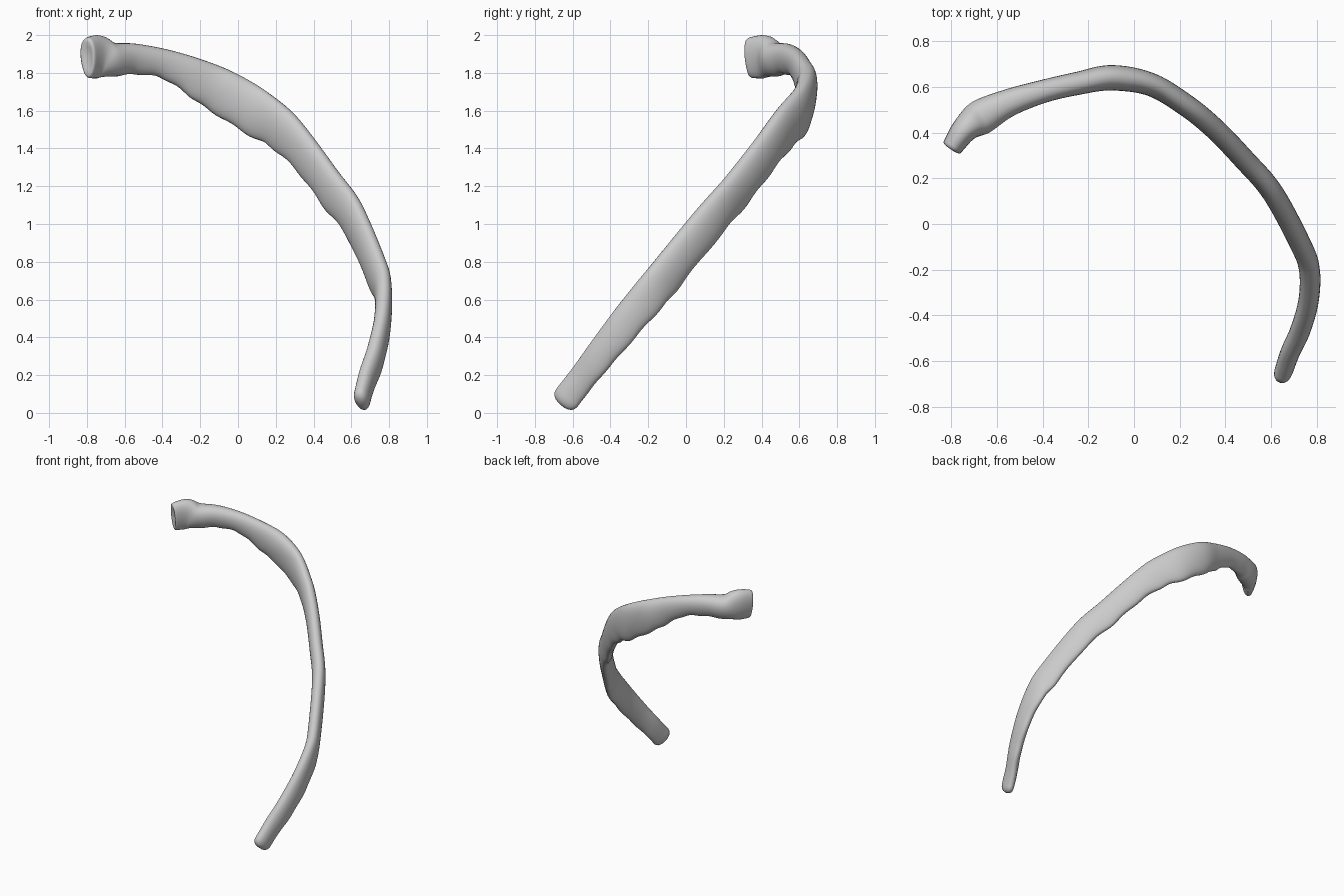
import bpy, bmesh, math
from mathutils import Vector

cube = bpy.data.objects.get("Cube")
if cube:
    bpy.data.objects.remove(cube, do_unlink=True)

SIDES = 28          # points around each cross-section
STEPS = 7           # rings between neighbouring stations
UP = Vector((0, 0, 1))

# Stations from the lower tip to the head: x, y, z, half depth, half thickness
STATIONS = [
    (.66, -.63, .08, .075, .04), (.685, -.56, .17, .075, .042),
    (.73, -.46, .3, .08, .044), (.765, -.33, .46, .09, .044),
    (.767, -.195, .625, .094, .045), (.725, -.08, .76, .1, .046),
    (.605, .14, 1.03, .1, .047), (.48, .285, 1.2, .1, .047),
    (.35, .42, 1.37, .104, .047), (.22, .525, 1.51, .113, .048),
    (.07, .612, 1.605, .128, .05), (-.1, .64, 1.71, .118, .055),
    (-.25, .615, 1.79, .096, .05), (-.4, .58, 1.85, .078, .05),
    (-.55, .53, 1.875, .08, .06), (-.67, .468, 1.87, .092, .076),
    (-.74, .415, 1.885, .114, .058), (-.79, .345, 1.88, .108, .046),
]


def catmull(a, b, c, d, t):
    """Smooth blend from b to c."""
    return [q + .5 * t * (r - p + t * (2 * p - 5 * q + 4 * r - s + t * (3 * (q - r) + s - p)))
            for p, q, r, s in zip(a, b, c, d)]


def smooth_stations(points):
    last = len(points) - 1
    result = []
    for i in range(last):
        a, b = points[max(i - 1, 0)], points[i]
        c, d = points[i + 1], points[min(i + 2, last)]
        result += [catmull(a, b, c, d, k / STEPS) for k in range(STEPS)]
    return result + [list(points[last])]


def add_ring(bm, centre, tangent, depth, thick, wave=0):
    """Flat oval standing on edge: thin sideways, narrower along the lower edge."""
    side = tangent.cross(UP).normalized()
    rise = side.cross(tangent).normalized()
    ring = []
    for k in range(SIDES):
        a = math.tau * k / SIDES
        s, c = math.sin(a), math.cos(a)
        across = thick * math.copysign(abs(c) ** .9, c) * (1 + .15 * s)
        along = depth * s + (wave if s < 0 else 0) * s * s
        ring.append(bm.verts.new(centre + side * across + rise * along))
    return ring


def bridge(bm, first, second):
    for k in range(SIDES):
        n = (k + 1) % SIDES
        bm.faces.new((first[k], first[n], second[n], second[k]))


def cap(bm, ring, centre, tip):
    """Close an end with a centre point."""
    point = bm.verts.new(tip)
    for k in range(SIDES):
        bm.faces.new((ring[k], ring[(k + 1) % SIDES], point))


bm = bmesh.new()
path = smooth_stations(STATIONS)
centres = [Vector(p[:3]) for p in path]
last = len(path) - 1
tangents = [(centres[min(i + 1, last)] - centres[max(i - 1, 0)]).normalized()
            for i in range(last + 1)]
rings = []

# Rounded lower tip
start, direction = centres[0], tangents[0]
depth, thick = path[0][3:]
for angle in (80, 60, 40, 20):
    a = math.radians(angle)
    grow = math.cos(a) ** .7
    rings.append(add_ring(bm, start - direction * .05 * math.sin(a), direction,
                          depth * grow, thick * grow))

# Long curved shaft with a gently rippled lower edge
for i, (centre, tangent) in enumerate(zip(centres, tangents)):
    fade = math.sin(math.pi * i / last)
    ripple = .005 * fade * (math.sin(i * .9) + math.sin(i * .37))
    rings.append(add_ring(bm, centre, tangent, path[i][3], path[i][4], ripple))

# Head with a rounded rim and a shallow hollow
end, direction = centres[last], tangents[last]
depth, thick = path[last][3:]
for push, grow in ((.012, .94), (.015, .82), (.008, .55)):
    rings.append(add_ring(bm, end + direction * push, direction, depth * grow, thick * grow))

for first, second in zip(rings, rings[1:]):
    bridge(bm, first, second)
cap(bm, rings[0], start, start - tangents[0] * .05)
cap(bm, rings[-1], end, end)
bmesh.ops.recalc_face_normals(bm, faces=bm.faces)

mesh = bpy.data.meshes.new("rib_bone")
bm.to_mesh(mesh)
bm.free()
rib = bpy.data.objects.new("rib_bone", mesh)
bpy.context.collection.objects.link(rib)

# Plain pale grey bone
material = bpy.data.materials.new("pale_grey")
material.use_nodes = True
grey = (.6, .6, .6, 1)
material.diffuse_color = grey
material.node_tree.nodes["Principled BSDF"].inputs["Base Color"].default_value = grey
mesh.materials.append(material)

bpy.ops.object.select_all(action='DESELECT')
rib.select_set(True)
bpy.context.view_layer.objects.active = rib
bpy.ops.object.shade_smooth_by_angle(angle=math.radians(60))
